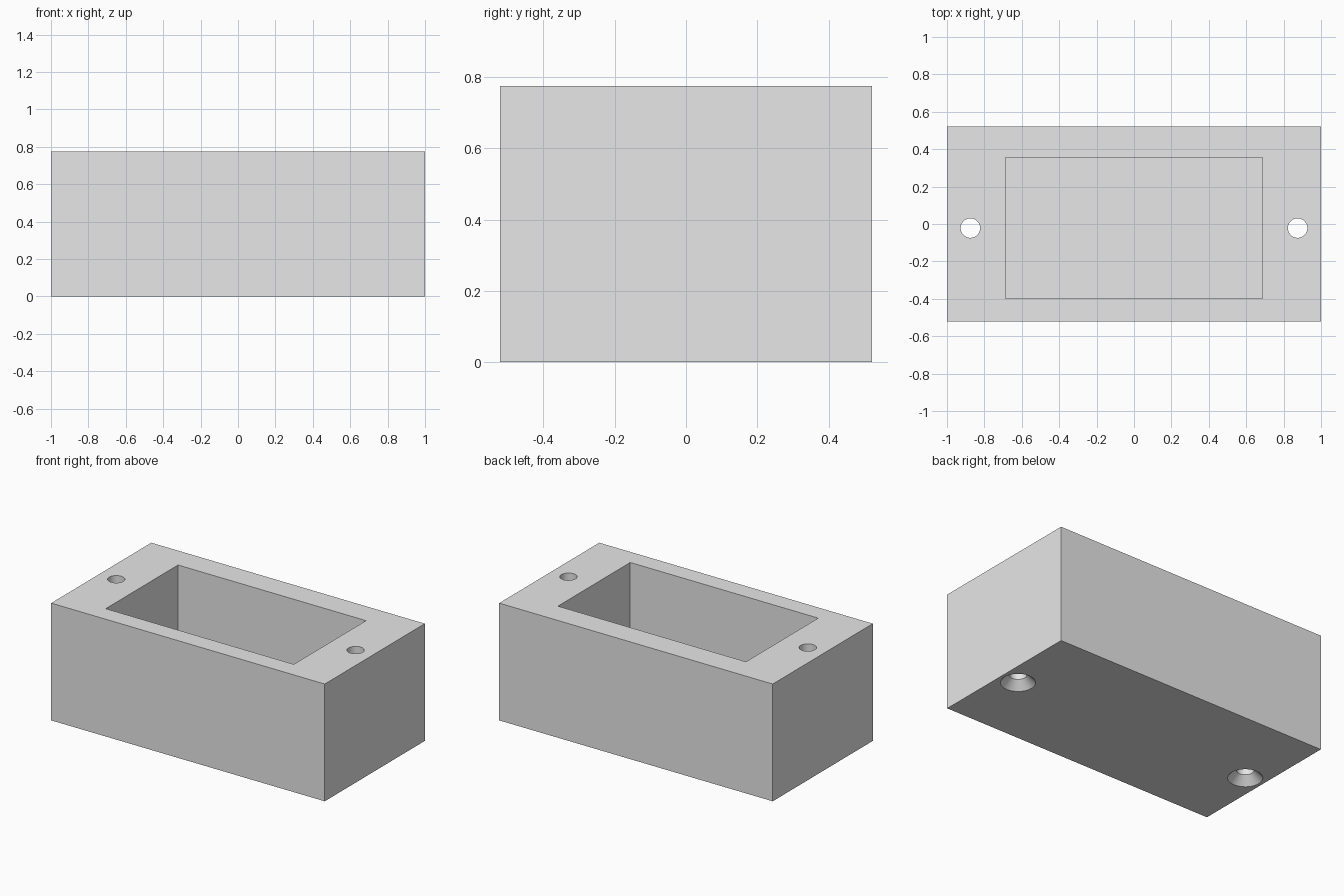
import bpy

cube = bpy.data.objects.get("Cube")
if cube:
    bpy.data.objects.remove(cube, do_unlink=True)

WIDTH, DEPTH, HEIGHT = 2.0, 1.045, 0.775
FLOOR = 0.1
HOLE_X, HOLE_Y, HOLE_R = 0.875, -0.022, 0.052
SINK_R, SINK_DEPTH = 0.104, 0.052

grey = bpy.data.materials.new("light_grey")
grey.use_nodes = True
colour = (0.8, 0.8, 0.8, 1)
grey.diffuse_color = colour
grey.node_tree.nodes["Principled BSDF"].inputs["Base Color"].default_value = colour


def box(name, size, centre):
    bpy.ops.mesh.primitive_cube_add(size=1, location=centre)
    ob = bpy.context.object
    ob.name = name
    ob.scale = size
    bpy.ops.object.transform_apply(location=False, rotation=False, scale=True)
    ob.data.materials.append(grey)
    return ob


def cone(name, r_low, r_high, low, high, x):
    bpy.ops.mesh.primitive_cone_add(vertices=48, radius1=r_low, radius2=r_high,
                                    depth=high - low,
                                    location=(x, HOLE_Y, (low + high) / 2))
    ob = bpy.context.object
    ob.name = name
    ob.data.materials.append(grey)
    return ob


def cut(target, cutter):
    mod = target.modifiers.new(cutter.name, 'BOOLEAN')
    mod.operation = 'DIFFERENCE'
    mod.solver = 'EXACT'
    mod.object = cutter
    bpy.context.view_layer.objects.active = target
    bpy.ops.object.modifier_apply(modifier=mod.name)
    bpy.data.objects.remove(cutter, do_unlink=True)


# Solid housing block
housing = box("housing", (WIDTH, DEPTH, HEIGHT), (0, 0, HEIGHT / 2))

# Open-topped pocket, slightly off centre
pocket_top = HEIGHT + 0.1
cut(housing, box("pocket_cutter", (1.375, 0.755, pocket_top - FLOOR),
                 (0, HOLE_Y, (pocket_top + FLOOR) / 2)))

# Screw holes through the ends, countersunk from below
for side in (-1, 1):
    x = side * HOLE_X
    cut(housing, cone("hole_cutter", HOLE_R, HOLE_R, -0.1, HEIGHT + 0.1, x))
    # The cone starts below the base and keeps its slope
    extra = 0.02
    cut(housing, cone("countersink_cutter", SINK_R + extra, HOLE_R,
                      -extra, SINK_DEPTH, x))

# Round the hole walls while keeping edges crisp
bpy.ops.object.select_all(action='DESELECT')
housing.select_set(True)
bpy.context.view_layer.objects.active = housing
bpy.ops.object.shade_smooth_by_angle(angle=0.52)
